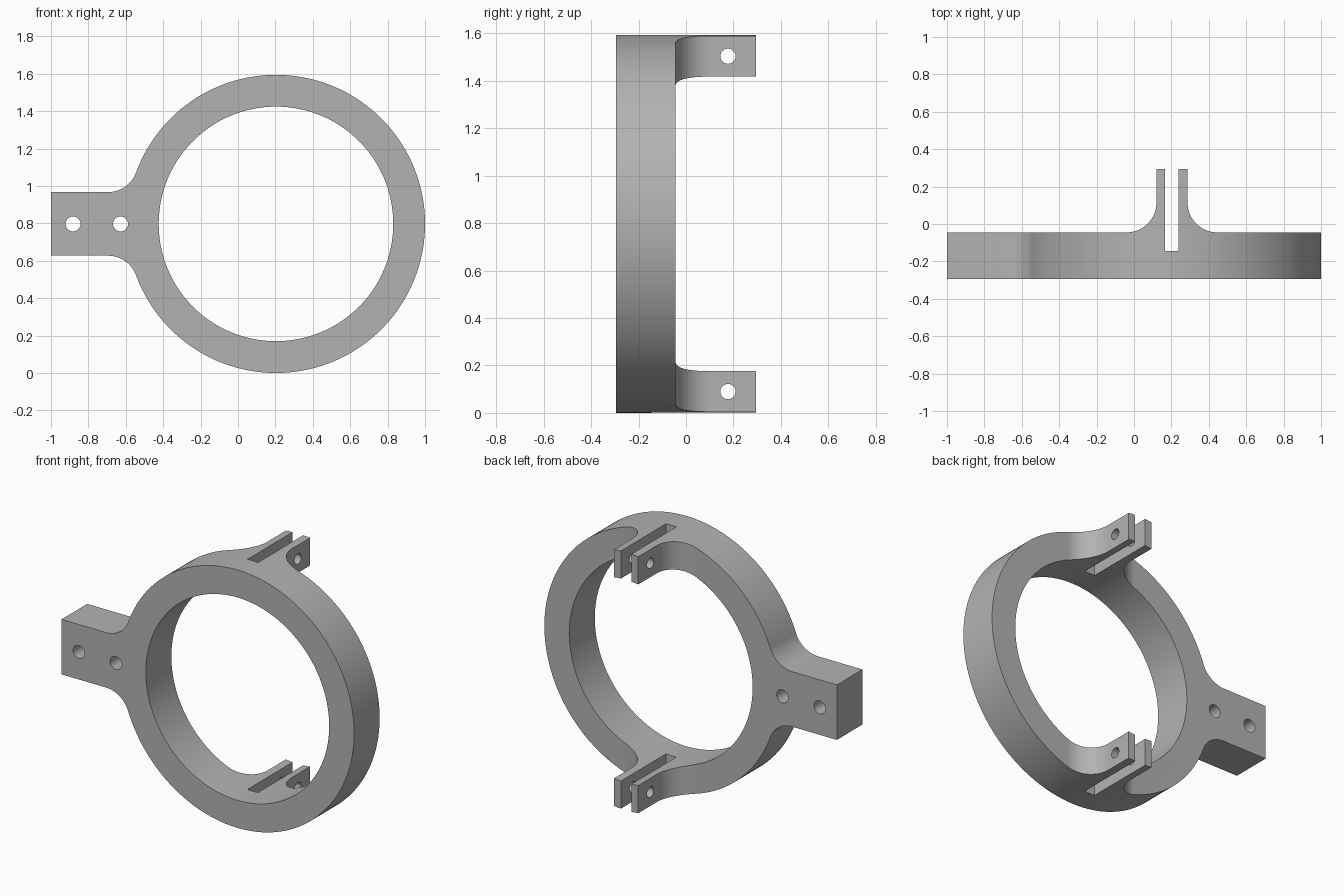
import bpy, bmesh
from math import sin, cos, pi, atan2, sqrt
from mathutils import Vector, Matrix

if "Cube" in bpy.data.objects:
    bpy.data.objects.remove(bpy.data.objects["Cube"], do_unlink=True)

# Main dimensions
CX, CZ = 0.203, 0.797            # ring centre
R_OUT, R_IN = 0.797, 0.627
FRONT, RING_BACK, LUG_BACK = -0.295, -0.045, 0.295
ARM_HALF, FILLET = 0.17, 0.16
LUG_HALF, SLOT_HALF, SLOT_FLOOR = 0.083, 0.036, -0.145

grey = bpy.data.materials.new("plain_grey")
grey.use_nodes = True
colour = (0.45, 0.45, 0.45, 1)
grey.diffuse_color = colour
grey.node_tree.nodes["Principled BSDF"].inputs["Base Color"].default_value = colour


def arc(cx, cy, r, a, b, n):
    return [(cx + r * cos(a + (b - a) * i / n), cy + r * sin(a + (b - a) * i / n))
            for i in range(n + 1)]


def prism(name, points, axis, lo, hi):
    """Extrude a 2D outline along y (points are x, z) or z (points are x, y)."""
    bm = bmesh.new()
    place = (lambda p: (p[0], lo, p[1])) if axis == "y" else (lambda p: (p[0], p[1], lo))
    face = bm.faces.new([bm.verts.new(place(p)) for p in points])
    new = bmesh.ops.extrude_face_region(bm, geom=[face])["geom"]
    move = Vector((0, hi - lo, 0)) if axis == "y" else Vector((0, 0, hi - lo))
    bmesh.ops.translate(bm, vec=move, verts=[v for v in new if isinstance(v, bmesh.types.BMVert)])
    bmesh.ops.recalc_face_normals(bm, faces=bm.faces[:])
    return finish(name, bm)


def rod(name, centre, radius, length, axis, sides):
    bm = bmesh.new()
    turn = Matrix.Rotation(pi / 2, 4, "X" if axis == "y" else "Y")
    bmesh.ops.create_cone(bm, cap_ends=True, segments=sides, radius1=radius, radius2=radius,
                          depth=length, matrix=Matrix.Translation(centre) @ turn)
    return finish(name, bm)


def finish(name, bm):
    mesh = bpy.data.meshes.new(name)
    bm.to_mesh(mesh)
    bm.free()
    mesh.materials.append(grey)
    ob = bpy.data.objects.new(name, mesh)
    bpy.context.collection.objects.link(ob)
    return ob


def combine(ob, tool, operation):
    tool.hide_render = True
    bpy.context.view_layer.objects.active = ob
    mod = ob.modifiers.new("cut", "BOOLEAN")
    mod.operation, mod.solver, mod.object = operation, "EXACT", tool
    bpy.ops.object.modifier_apply(modifier=mod.name)
    bpy.data.objects.remove(tool, do_unlink=True)


# Front outline: disc blending into the side arm through two fillets
dz = ARM_HALF + FILLET
dx = sqrt((R_OUT + FILLET) ** 2 - dz ** 2)
tilt = atan2(dz, dx)
upper = [(-1, CZ + ARM_HALF)] + arc(CX - dx, CZ + dz, FILLET, -pi / 2, -tilt, 16)
lower = [(x, 2 * CZ - z) for x, z in reversed(upper)]
disc = arc(CX, CZ, R_OUT, pi - tilt, tilt - pi, 160)[1:-1]
clamp = prism("ring_clamp", upper + disc + lower, "y", FRONT, LUG_BACK)
combine(clamp, rod("bore", (CX, 0, CZ), R_IN, 2, "y", 160), "DIFFERENCE")

# Plan outline: thin ring and arm, with a slotted pair of lugs at the back
flare = arc(-LUG_HALF - FILLET, RING_BACK + FILLET, FILLET, -pi / 2, 0, 20)
half = [(-1.5, FRONT), (-1.5, RING_BACK)] + flare + [
    (-LUG_HALF, LUG_BACK + 0.1), (-SLOT_HALF, LUG_BACK + 0.1), (-SLOT_HALF, SLOT_FLOOR)]
plan = [(CX + x, y if y > FRONT else y - 0.1) for x, y in half]
plan += [(2 * CX - x, y) for x, y in reversed(plan)]
combine(clamp, prism("plan_shape", plan, "z", -0.5, 2.1), "INTERSECT")

# Bolt holes through the arm and pin holes through the lugs
for x in (-0.882, -0.628):
    combine(clamp, rod("bolt_hole", (x, 0, CZ), 0.04, 2, "y", 40), "DIFFERENCE")
for side in (-1, 1):
    combine(clamp, rod("pin_hole", (CX, 0.177, CZ + side * 0.707), 0.032, 0.6, "x", 40),
            "DIFFERENCE")

# Smooth curved walls, crisp edges
bpy.ops.object.select_all(action="DESELECT")
clamp.select_set(True)
bpy.context.view_layer.objects.active = clamp
bpy.ops.object.shade_smooth_by_angle(angle=pi / 6)
